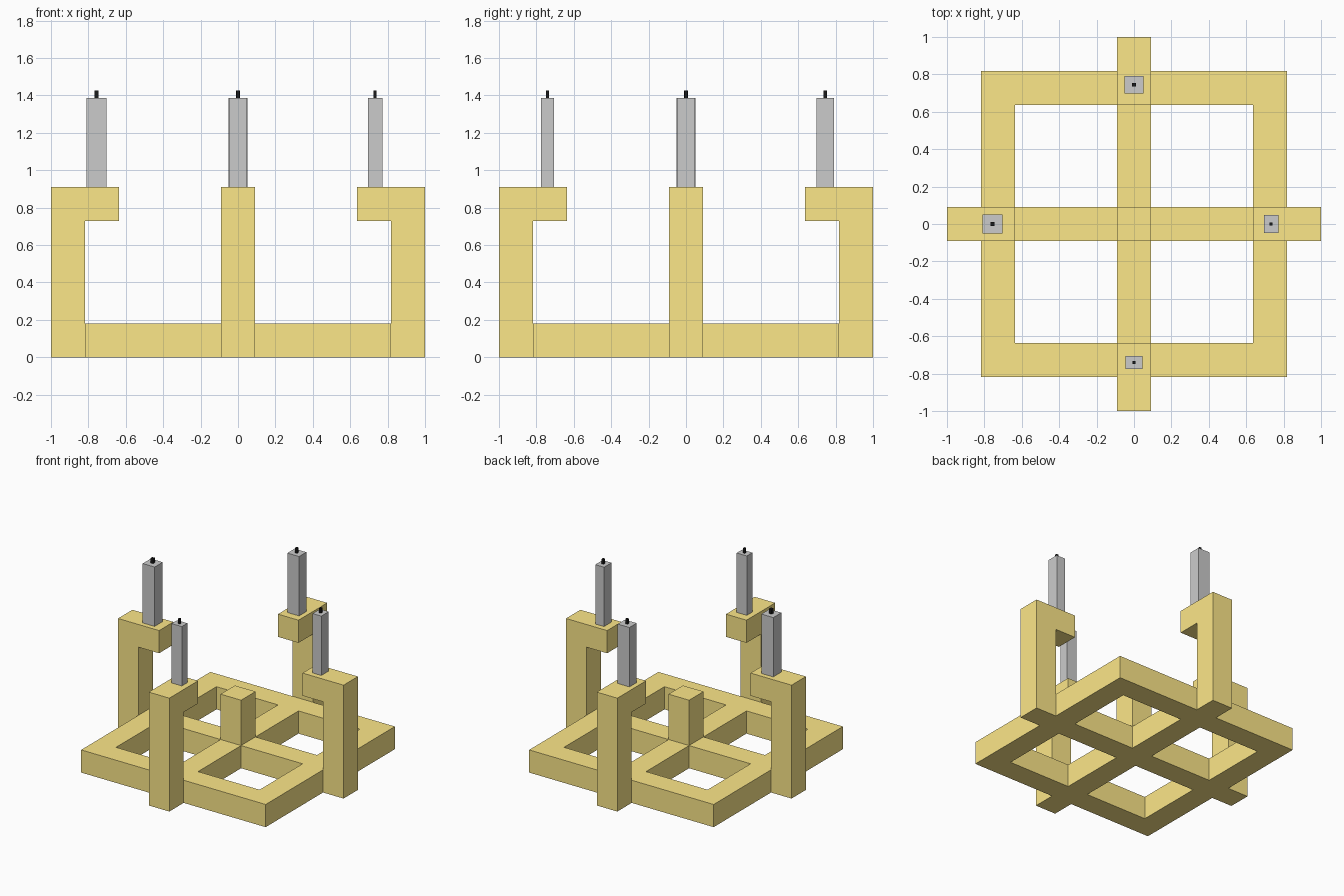
import bpy, bmesh
from mathutils import Matrix
from math import pi

if "Cube" in bpy.data.objects:
    bpy.data.objects.remove(bpy.data.objects["Cube"])

U = 2 / 11  # beam thickness


def material(name, color):
    m = bpy.data.materials.new(name)
    m.diffuse_color = color
    m.use_nodes = True
    m.node_tree.nodes["Principled BSDF"].inputs["Base Color"].default_value = m.diffuse_color
    return m


gold = material("gold", (0.98, 0.80, 0.25, 1))
black = material("black", (0.01, 0.01, 0.01, 1))


def extrude_polygons(name, polygons, direction, mat=None, matrix=None):
    """Extrude a flat set of polygons into a closed, welded solid."""
    bm = bmesh.new()
    for poly in polygons:
        bm.faces.new([bm.verts.new(p) for p in poly])
    bmesh.ops.remove_doubles(bm, verts=bm.verts[:], dist=1e-4)
    lower = bm.faces[:]
    top = bmesh.ops.extrude_face_region(bm, geom=lower, use_keep_orig=True)["geom"]
    bmesh.ops.translate(bm, vec=direction,
                        verts=[v for v in top if isinstance(v, bmesh.types.BMVert)])
    if matrix:
        bmesh.ops.transform(bm, matrix=matrix, verts=bm.verts[:])
    bmesh.ops.recalc_face_normals(bm, faces=bm.faces[:])
    mesh = bpy.data.meshes.new(name)
    bm.to_mesh(mesh)
    bm.free()
    if mat:
        mesh.materials.append(mat)
    obj = bpy.data.objects.new(name, mesh)
    bpy.context.collection.objects.link(obj)
    return obj


def rect(x, y, z, sx, sy):
    return [(x + a * sx / 2, y + b * sy / 2, z)
            for a, b in ((-1, -1), (1, -1), (1, 1), (-1, 1))]


def block(name, x, y, z0, z1, sx, sy, mat=None):
    return extrude_polygons(name, [rect(x, y, z0, sx, sy)], (0, 0, z1 - z0), mat)


# Base: square ring with a cross through the middle
cells = [(i, j) for i in range(-4, 5) for j in range(-4, 5)
         if max(abs(i), abs(j)) == 4 or i == 0 or j == 0]
extrude_polygons("base_frame", [rect(i * U, j * U, 0, U, U) for i, j in cells],
                 (0, 0, U), gold)

# Short post at the centre
block("center_post", 0, 0, U, 3 * U, U, U, gold)

# Four hooked arms standing outside the ring
hook = [(4.5, 0), (5.5, 0), (5.5, 5), (3.5, 5), (3.5, 4), (4.5, 4)]
profile = [(x * U, -U / 2, z * U) for x, z in hook]
for k, side in enumerate(("right", "back", "left", "front")):
    extrude_polygons(side + "_arm", [profile], (0, U, 0), gold,
                     Matrix.Rotation(k * pi / 2, 4, 'Z'))

# Candles and wicks: x, y, width, depth, wick width
candles = {
    "right": (0.733, 0, 0.078, 0.094, 0.017),
    "back": (0, 0.745, 0.104, 0.092, 0.019),
    "left": (-0.757, 0, 0.106, 0.102, 0.022),
    "front": (0, -0.741, 0.090, 0.070, 0.016),
}
for side, (x, y, sx, sy, w) in candles.items():
    block(side + "_candle", x, y, 5 * U, 1.385, sx, sy)
    block(side + "_wick", x, y, 1.385, 1.425, w, w, black)
